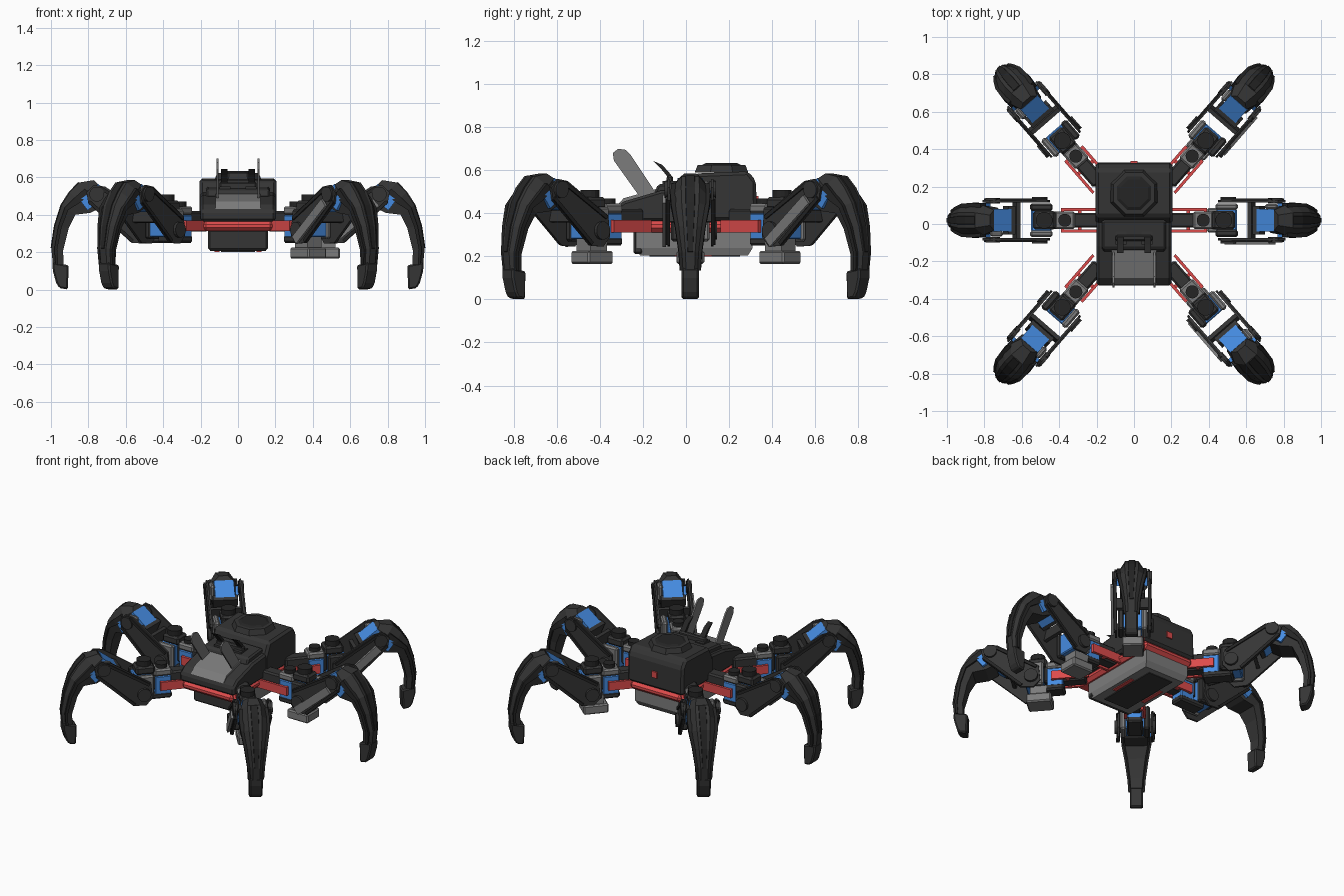
import bpy, bmesh
from math import radians, cos, sin, pi
from mathutils import Matrix, Vector

if "Cube" in bpy.data.objects:
    bpy.data.objects.remove(bpy.data.objects["Cube"])


def mat(name, rgb):
    m = bpy.data.materials.new(name)
    m.diffuse_color = (*rgb, 1)
    m.use_nodes = True
    m.node_tree.nodes["Principled BSDF"].inputs["Base Color"].default_value = m.diffuse_color
    return m


DARK = mat("dark_plastic", (.035, .035, .035))
BLACK = mat("black_plastic", (.018, .018, .018))
GREY = mat("grey_plastic", (.2, .2, .2))
BLUE = mat("blue_servo", (.06, .26, .75))
RED = mat("red_plastic", (.72, .07, .07))
ID = Matrix.Identity(4)


def loft(name, rings, m, M=ID, bevel=0, smooth=False):
    """Skin between closed rings of points, capped at both ends."""
    bm = bmesh.new()
    vs = [[bm.verts.new(M @ Vector(p)) for p in ring] for ring in rings]
    n = len(vs[0])
    for a, b in zip(vs, vs[1:]):
        for i in range(n):
            j = (i + 1) % n
            bm.faces.new((a[i], a[j], b[j], b[i]))
    bm.faces.new(vs[0])
    bm.faces.new(vs[-1])
    bmesh.ops.recalc_face_normals(bm, faces=bm.faces)
    me = bpy.data.meshes.new(name)
    bm.to_mesh(me)
    bm.free()
    ob = bpy.data.objects.new(name, me)
    bpy.context.collection.objects.link(ob)
    me.materials.append(m)
    if bevel:
        b = ob.modifiers.new("chamfer", 'BEVEL')
        b.width, b.segments = bevel, 1
        b.limit_method, b.angle_limit = 'ANGLE', radians(35)
    return ob


def plate(name, pts, y0, y1, m, M=ID, bevel=0):
    """Side profile (x, z) extruded along y."""
    return loft(name, [[(x, y, z) for x, z in pts] for y in (y0, y1)], m, M, bevel)


def box(name, x, y, z, m, M=ID, bevel=0):
    return plate(name, [(x[0], z[0]), (x[1], z[0]), (x[1], z[1]), (x[0], z[1])], *y, m, M, bevel)


def disc(name, c, r, h, axis, m, M=ID, n=16, r2=None):
    """Cylinder centred at c along axis 'y' or 'z'."""
    rings = []
    for s, rr in ((-.5, r), (.5, r2 or r)):
        ring = []
        for i in range(n):
            a, b = rr * cos(2 * pi * (i + .5) / n), rr * sin(2 * pi * (i + .5) / n)
            off = (a, s * h, b) if axis == 'y' else (a, b, s * h)
            ring.append(Vector(c) + Vector(off))
        rings.append(ring)
    return loft(name, rings, m, M)


def bar(name, p, q, w, y0, y1, m, M=ID):
    """Straight strut between two (x, z) points."""
    p, q = Vector(p), Vector(q)
    d = (q - p).normalized() * w / 2
    k = Vector((-d.y, d.x))
    return plate(name, [p - d + k, p - d - k, q + d - k, q + d + k], y0, y1, m, M)


# side profiles and shin sections: outer (r, z), inner (r, z), half width
FEMUR = [(.15, .29), (.19, .245), (.27, .25), (.5, .46), (.51, .52), (.47, .56), (.41, .55), (.16, .39)]
SHIN = [(.47, .585, .41, .52, .055), (.55, .572, .43, .44, .08), (.60, .52, .49, .41, .085),
        (.645, .45, .57, .40, .08), (.68, .34, .605, .33, .062), (.698, .22, .635, .21, .045),
        (.69, .135, .633, .135, .04)]


def leg(name, hip, angle, cover):
    M = Matrix.Translation(hip) @ Matrix.Rotation(radians(angle), 4, 'Z')
    N = lambda part: f"{name}_{part}"
    # hip bracket with red rails and yaw servo
    box(N("hip_arm"), (-.12, .14), (-.04, .04), (.31, .42), DARK, M, .01)
    for s in (-1, 1):
        y = sorted((s * .05, s * .066))
        box(N("red_rail"), (-.14, .09), y, (.312, .368), RED, M)
    box(N("red_rail_link"), (-.02, .0), (-.066, .066), (.312, .33), RED, M)
    box(N("red_rail_end"), (.075, .09), (-.066, .066), (.312, .368), RED, M)
    box(N("yaw_servo"), (.02, .12), (-.045, .045), (.27, .40), BLUE, M, .006)
    box(N("yaw_servo_cap"), (.015, .125), (-.048, .048), (.40, .445), GREY, M, .01)
    box(N("yaw_servo_base"), (.015, .2), (-.048, .048), (.25, .29), DARK, M, .01)
    disc(N("yaw_horn"), (.07, 0, .455), .035, .03, 'z', BLACK, M)
    # shoulder servo
    box(N("shoulder_servo"), (.14, .25), (-.07, .06), (.28, .42), BLUE, M, .006)
    box(N("shoulder_servo_end"), (.135, .255), (.055, .09), (.27, .43), GREY, M, .01)
    box(N("shoulder_servo_case"), (.135, .255), (-.09, -.05), (.27, .43), DARK, M, .01)
    box(N("shoulder_cap"), (.12, .24), (-.05, .05), (.42, .475), DARK, M, .012)
    disc(N("shoulder_knob"), (.18, 0, .49), .045, .035, 'z', BLACK, M)
    # upper leg side plates, rims and cross pieces
    for s in (-1, 1):
        plate(N("upper_leg_plate"), FEMUR, *sorted((s * .095, s * .107)), DARK, M)
        y = sorted((s * .105, s * .116))
        bar(N("upper_leg_rim"), (.18, .385), (.43, .54), .018, *y, BLACK, M)
        bar(N("upper_leg_rim"), (.27, .265), (.49, .465), .018, *y, BLACK, M)
        disc(N("shoulder_pivot"), (.205, s * .113, .32), .042, .022, 'y', DARK, M)
        disc(N("knee_pivot"), (.455, s * .105, .51), .04, .03, 'y', DARK, M)
    bar(N("upper_leg_crossbar"), (.335, .37), (.32, .43), .022, -.097, .097, DARK, M)
    if cover:
        bar(N("upper_leg_cover"), (.22, .28), (.42, .45), .05, -.13, -.114, GREY, M)
        box(N("lower_cover_box"), (.09, .245), (-.065, .065), (.165, .225), GREY, M, .008)
        box(N("lower_cover_stem"), (.12, .22), (-.05, .05), (.22, .28), GREY, M)
    # knee servo
    bar(N("knee_servo"), (.40, .475), (.44, .505), .085, -.06, .06, BLUE, M)
    bar(N("knee_servo_case"), (.375, .44), (.36, .475), .04, -.075, .075, DARK, M)
    box(N("knee_servo_end"), (.40, .47), (.058, .088), (.45, .55), GREY, M, .01)
    # shin shell with chamfered six-sided sections
    rings = []
    for ox, oz, ix, iz, w in SHIN:
        o, i = Vector((ox, oz)), Vector((ix, iz))
        mid = o.lerp(i, .35)
        rings.append([(o.x, -w * .5, o.y), (o.x, w * .5, o.y), (mid.x, w, mid.y),
                      (i.x, w * .85, i.y), (i.x, -w * .85, i.y), (mid.x, -w, mid.y)])
    loft(N("shin"), rings, DARK, M)
    # raised ribs down both shin sides
    for a, b in zip(SHIN[1:], SHIN[2:]):
        for s in (-1, 1):
            q = []
            for ox, oz, ix, iz, w in (a, b):
                o, i = Vector((ox, oz)), Vector((ix, iz))
                u, v = o.lerp(i, .25), o.lerp(i, .5)
                q.append([(u.x, s * (w * .8), u.y), (v.x, s * (w * .8), v.y),
                          (v.x, s * (w + .01), v.y), (u.x, s * (w + .008), u.y)])
            loft(N("shin_rib"), q, BLACK, M)
    for s in (-1, 1):
        bar(N("shin_blue_panel"), (.50, .455), (.515, .475), .045, *sorted((s * .07, s * .093)), BLUE, M)
    # front shin ridge and hooked toe
    loft(N("shin_ridge"), [[(ox + .004, -w * .25, oz + .003), (ox + .004, w * .25, oz + .003),
                            (ox - .02, w * .35, oz - .01), (ox - .02, -w * .35, oz - .01)]
                           for ox, oz, ix, iz, w in SHIN[1:6]], BLACK, M)
    plate(N("toe"), [(.692, .145), (.69, .1), (.672, .035), (.655, .008), (.61, 0), (.605, .13)],
          -.04, .04, DARK, M, .008)


for s, side in ((1, "right"), (-1, "left")):
    for y, a, row in ((-.31, -49, "front"), (.02, 0, "middle"), (.31, 49, "back")):
        hip = (s * (.3 if row == "middle" else .265), y, 0)
        leg(f"{row}_{side}_leg", hip, a if s > 0 else 180 - a, s > 0)

# profiles below are (y, z) swept across the body width
R = Matrix.Rotation(radians(90), 4, 'Z')

# main body: low sloped nose, tall rear housing
plate("body_shell", [(-.33, .365), (-.33, .42), (-.29, .455), (-.12, .505), (.02, .52), (.02, .365)],
      -.2, .2, DARK, R, .012)
plate("rear_housing", [(.0, .365), (.0, .5), (.04, .585), (.29, .595), (.325, .55), (.33, .365)],
      -.205, .205, DARK, R, .015)
plate("red_band", [(-.33, .312), (-.33, .368), (.33, .368), (.33, .312)], -.19, .19, RED, R, .02)
# sloped nose panel and collar
plate("nose_panel", [(-.325, .43), (-.29, .47), (-.13, .515), (-.13, .48)], -.12, .12, GREY, R)
plate("nose_collar", [(-.15, .49), (-.13, .535), (.02, .55), (.04, .5)], -.17, .17, DARK, R, .01)
# top cap with faceted dish
disc("top_cap", (0, .165, .607), .135, .035, 'z', DARK, n=8, r2=.12)
disc("top_cap_dish", (0, .165, .628), .1, .01, 'z', BLACK, n=8, r2=.08)
box("back_stud", (-.02, .02), (.325, .337), (.44, .48), RED)
# underside battery box and plates
loft("belly_box", [[(-.16 * k, -.23 * k, z), (.16 * k, -.23 * k, z), (.16 * k, .31 * k, z), (-.16 * k, .31 * k, z)]
                   for k, z in ((1, .32), (1, .24), (.93, .205))], GREY)
box("belly_front", (-.16, .16), (-.245, -.2), (.21, .32), DARK, ID, .01)
box("belly_hatch", (-.09, .09), (-.17, .25), (.2, .21), DARK)
for s in (-1, 1):
    box("belly_red_strip", sorted((s * .1, s * .125)), (-.05, .12), (.2, .21), RED)
    # tilted antenna fins and curved feelers
    plate("antenna_fin", [(-.16, .49), (-.21, .47), (-.335, .645), (-.34, .68), (-.315, .7), (-.28, .695),
                          (-.26, .675), (-.15, .51)], s * .11 - .005, s * .11 + .005, GREY, R)
    plate("feeler", [(-.155, .645), (-.11, .625), (-.07, .58), (-.06, .53), (-.08, .53), (-.09, .575),
                     (-.12, .612)], *sorted((s * .055, s * .09)), BLACK, R)
    box("feeler_mount", sorted((s * .04, s * .1)), (-.11, -.04), (.51, .55), DARK)
box("sensor_bar", (-.1, .1), (-.09, -.06), (.53, .575), DARK, ID, .008)
